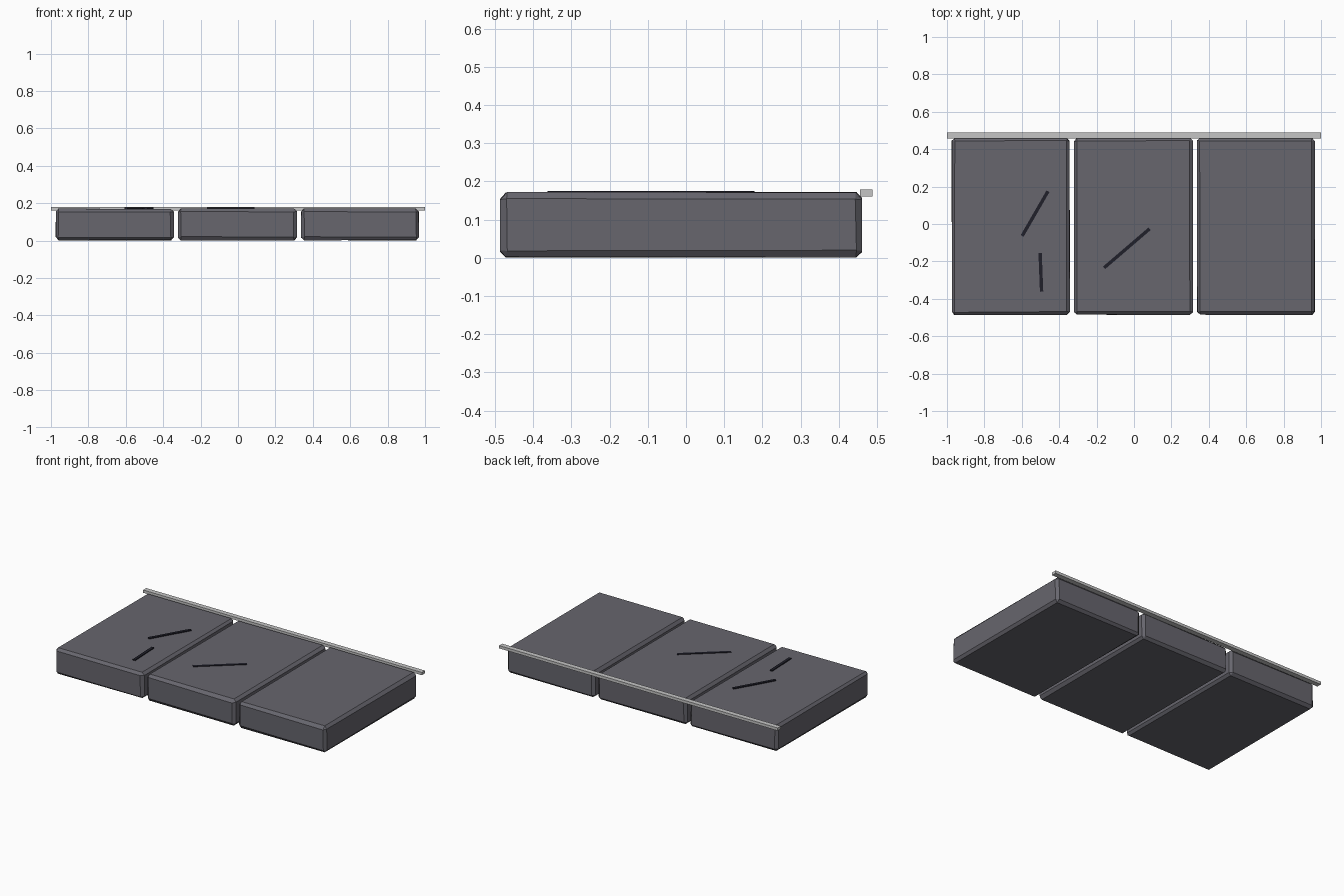
import bpy, bmesh, math, random
from mathutils import Matrix

if "Cube" in bpy.data.objects:
    bpy.data.objects.remove(bpy.data.objects["Cube"])

random.seed(4)


def material(name, rgb):
    m = bpy.data.materials.new(name)
    m.diffuse_color = (*rgb, 1)
    m.use_nodes = True
    m.node_tree.nodes["Principled BSDF"].inputs["Base Color"].default_value = m.diffuse_color
    return m


STONE = material("grey stone", (0.135, 0.132, 0.155))
CRACK = material("dark crack", (0.014, 0.014, 0.023))
METAL = material("pale trim", (0.56, 0.56, 0.56))


def box(name, lo, hi, mat, angle=0, bevel=0, jitter=0):
    """Box between two corners, turned about its own vertical axis."""
    size = [b - a for a, b in zip(lo, hi)]
    centre = [(a + b) / 2 for a, b in zip(lo, hi)]
    bm = bmesh.new()
    bmesh.ops.create_cube(bm, size=1)
    bmesh.ops.scale(bm, vec=size, verts=bm.verts)
    if bevel:
        bmesh.ops.bevel(bm, geom=bm.edges[:], offset=bevel, segments=1,
                        affect='EDGES', profile=0.5)
    # slightly uneven, hand-cut corners
    for v in bm.verts:
        for i in range(3):
            v.co[i] += random.uniform(-jitter, jitter)
            v.co[i] = max(-size[i] / 2, min(size[i] / 2, v.co[i]))
    bmesh.ops.rotate(bm, matrix=Matrix.Rotation(angle, 3, 'Z'), verts=bm.verts)
    bmesh.ops.translate(bm, vec=centre, verts=bm.verts)
    mesh = bpy.data.meshes.new(name)
    bm.to_mesh(mesh)
    bm.free()
    mesh.materials.append(mat)
    obj = bpy.data.objects.new(name, mesh)
    bpy.context.collection.objects.link(obj)
    return obj


# Three chamfered stone slabs side by side
for side, x0, x1 in (("left", -0.976, -0.343), ("middle", -0.322, 0.316),
                     ("right", 0.336, 0.968)):
    box(side + "_slab", (x0, -0.487, 0.001), (x1, 0.461, 0.172), STONE,
        bevel=0.017, jitter=0.003)

# Thin cracks lying on the slab tops
for i, (x0, y0, x1, y1) in enumerate(((-0.598, -0.064, -0.46, 0.175),
                                      (-0.502, -0.155, -0.494, -0.362),
                                      (-0.16, -0.234, 0.083, -0.026))):
    cx, cy = (x0 + x1) / 2, (y0 + y1) / 2
    half = math.hypot(x1 - x0, y1 - y0) / 2
    box(f"crack_{i + 1}", (cx - half, cy - 0.009, 0.167),
        (cx + half, cy + 0.009, 0.1755), CRACK,
        angle=math.atan2(y1 - y0, x1 - x0))

# Pale trim strip along the back edge
box("back_trim", (-1, 0.456, 0.161), (1, 0.488, 0.179), METAL)
